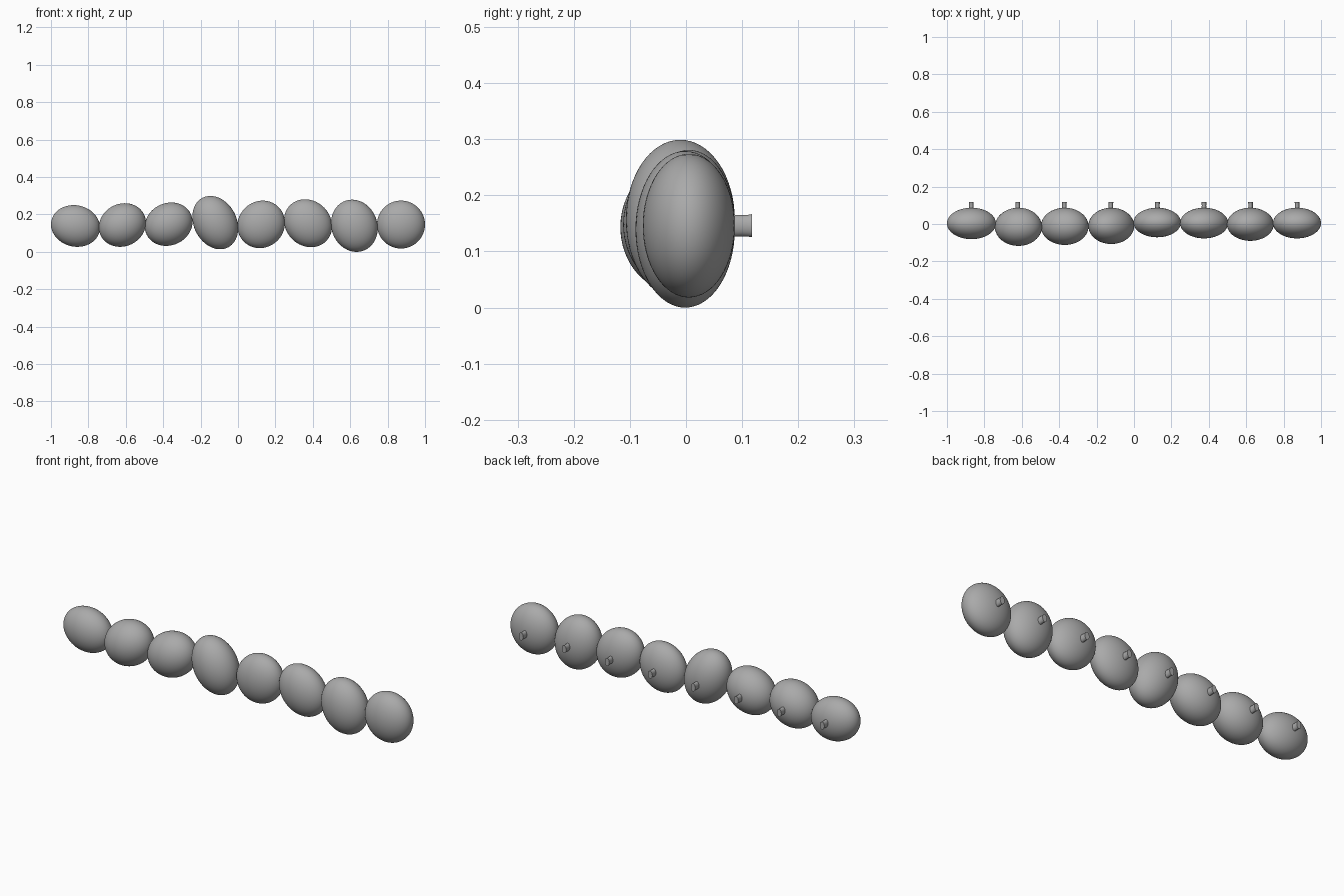
import bpy, bmesh, math
from mathutils import Vector

if "Cube" in bpy.data.objects:
    bpy.data.objects.remove(bpy.data.objects["Cube"])

grey = bpy.data.materials.new("stone grey")
grey.diffuse_color = (0.4, 0.4, 0.4, 1)
grey.use_nodes = True
grey.node_tree.nodes["Principled BSDF"].inputs["Base Color"].default_value = grey.diffuse_color


def finish(bm, name, angle):
    bmesh.ops.recalc_face_normals(bm, faces=bm.faces)
    me = bpy.data.meshes.new(name)
    bm.to_mesh(me)
    bm.free()
    me.materials.append(grey)
    ob = bpy.data.objects.new(name, me)
    bpy.context.collection.objects.link(ob)
    bpy.ops.object.select_all(action='DESELECT')
    ob.select_set(True)
    bpy.context.view_layer.objects.active = ob
    bpy.ops.object.shade_smooth_by_angle(angle=math.radians(angle))


def pebble(name, x0, x1, z0, z1, front, lean, back=0.087):
    """Ellipsoid filling the given extents; lean = x offset of its top point."""
    bm = bmesh.new()
    bmesh.ops.create_uvsphere(bm, u_segments=64, v_segments=32, radius=1)
    w, h, d = (x1 - x0) / 2, (z1 - z0) / 2, (back - front) / 2
    a = math.sqrt(w * w - lean * lean)
    for v in bm.verts:
        n = v.co.copy()
        v.co = Vector(((x0 + x1) / 2 + a * n.x + lean * n.z,
                       (back + front) / 2 + d * n.y,
                       (z0 + z1) / 2 + h * n.z))
    finish(bm, name, 60)


def peg(name, x, z=0.146):
    """Slim oval stem with a slightly waisted profile, pointing backwards."""
    bm = bmesh.new()
    n = 20
    rings = []
    for y, s in ((0.05, 1.0), (0.088, 0.95), (0.100, 0.92), (0.111, 0.95), (0.118, 1.0)):
        rings.append([bm.verts.new((x + 0.013 * s * math.cos(2 * math.pi * i / n), y,
                                    z + 0.0205 * s * math.sin(2 * math.pi * i / n)))
                      for i in range(n)])
    for r0, r1 in zip(rings, rings[1:]):
        for i in range(n):
            j = (i + 1) % n
            bm.faces.new((r0[i], r0[j], r1[j], r1[i]))
    bm.faces.new(rings[0])
    bm.faces.new(rings[-1])
    finish(bm, name, 40)


# x range, z range, front y, lean of the top
stones = [
    (-1.0, -0.738, 0.027, 0.25, -0.081, -0.010),
    (-0.744, -0.492, 0.027, 0.26, -0.117, 0.013),
    (-0.498, -0.243, 0.032, 0.264, -0.112, 0.014),
    (-0.244, 0.001, 0.014, 0.299, -0.107, -0.026),
    (-0.003, 0.251, 0.020, 0.274, -0.071, 0.008),
    (0.246, 0.503, 0.025, 0.281, -0.077, -0.016),
    (0.497, 0.747, 0.0, 0.279, -0.090, -0.012),
    (0.743, 1.0, 0.018, 0.274, -0.077, 0.0),
]
for i, s in enumerate(stones, 1):
    pebble(f"pebble_{i}", *s)
    peg(f"back_peg_{i}", -0.87 + (i - 1) * 1.742 / 7)
